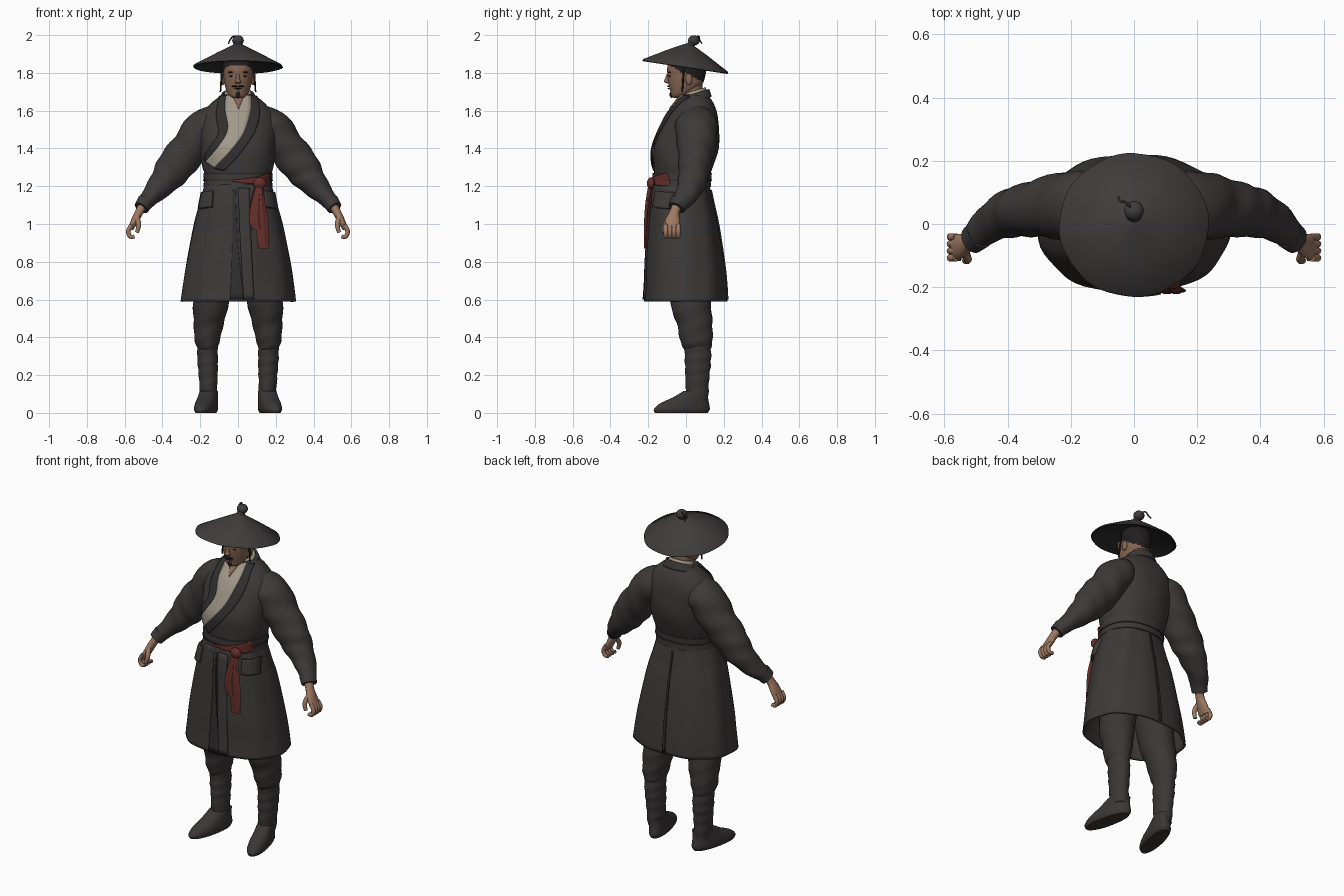
import bpy, bmesh
from math import sin, cos, pi, copysign
from mathutils import Vector, Matrix
from mathutils.bvhtree import BVHTree

if "Cube" in bpy.data.objects:
    bpy.data.objects.remove(bpy.data.objects["Cube"])


def material(name, r, g, b):
    m = bpy.data.materials.new(name)
    m.use_nodes = True
    m.diffuse_color = (r, g, b, 1)
    bsdf = m.node_tree.nodes["Principled BSDF"]
    bsdf.inputs["Base Color"].default_value = (r, g, b, 1)
    bsdf.inputs["Roughness"].default_value = 0.9
    return m


COAT = material("charcoal cloth", 0.046, 0.041, 0.040)
TRIM = material("dark trim", 0.030, 0.027, 0.027)
HAT = material("hat felt", 0.050, 0.046, 0.045)
LEGS = material("trouser cloth", 0.042, 0.038, 0.037)
CREAM = material("cream linen", 0.36, 0.32, 0.25)
SKIN = material("hand skin", 0.34, 0.19, 0.12)
FACE = material("face skin", 0.25, 0.135, 0.085)
RED = material("red sash cloth", 0.13, 0.028, 0.023)
HAIR = material("black hair", 0.015, 0.013, 0.013)


def make(name, verts, faces, mat, move=None):
    bm = bmesh.new()
    vs = [bm.verts.new(v) for v in verts]
    for f in faces:
        bm.faces.new([vs[i] for i in f])
    bmesh.ops.recalc_face_normals(bm, faces=bm.faces)
    mesh = bpy.data.meshes.new(name)
    bm.to_mesh(mesh)
    bm.free()
    mesh.materials.append(mat)
    if move:
        for v in mesh.vertices:
            v.co = move(v.co)
    mesh.shade_smooth()
    mesh.set_sharp_from_angle(angle=0.8)
    ob = bpy.data.objects.new(name, mesh)
    bpy.context.collection.objects.link(ob)
    return ob


def spline(rows, k):
    """Smooth interpolation through key rows."""
    rows = [Vector(r) for r in rows]
    out = []
    for i in range(len(rows) - 1):
        a, b, c, d = (rows[max(0, min(len(rows) - 1, i + j))] for j in (-1, 0, 1, 2))
        for s in range(k):
            t = s / k
            out.append(b + (c - a) * (t / 2) + (a * 2 - b * 5 + c * 4 - d) * (t * t / 2)
                       + (b * 3 - a - c * 3 + d) * (t ** 3 / 2))
    return out + [rows[-1]]


def loft(name, rows, mat, n=32, p=2, k=4, flat=True, fold=(0, 0, 0), caps=True, move=None):
    """Skin rings (x, y, z, rx, ry); level rings when flat, else square to the path."""
    rows = spline(rows, k)
    amp, around, along = fold
    verts, faces = [], []
    for i, row in enumerate(rows):
        centre, rx, ry = Vector(row[:3]), row[3], row[4]
        u, v = Vector((1, 0, 0)), Vector((0, 1, 0))
        if not flat:
            t = Vector(rows[min(i + 1, len(rows) - 1)][:3]) - Vector(rows[max(i - 1, 0)][:3])
            t.normalize()
            v = (v - t * v.dot(t)).normalized()
            u = v.cross(t)
        for j in range(n):
            a = 2 * pi * j / n
            f = 1 + amp * sin(around * a + along * i)
            c, s = cos(a), sin(a)
            verts.append(centre + u * (rx * f * copysign(abs(c) ** (2 / p), c))
                         + v * (ry * f * copysign(abs(s) ** (2 / p), s)))
    for i in range(len(rows) - 1):
        for j in range(n):
            q = (j + 1) % n
            faces.append((i * n + j, i * n + q, (i + 1) * n + q, (i + 1) * n + j))
    if caps:
        faces += [tuple(range(n)), tuple(range(len(verts) - n, len(verts)))]
    return make(name, verts, faces, mat, move)


def ball(name, loc, size, mat):
    x, y, z = loc
    rows = [(x, y, z - size[2] * cos(pi * i / 10), size[0] * max(sin(pi * i / 10), 0.02),
             size[1] * max(sin(pi * i / 10), 0.02)) for i in range(11)]
    return loft(name, rows, mat, n=16, k=1)


def thicken(ob, amount, offset=0):
    mod = ob.modifiers.new("thickness", "SOLIDIFY")
    mod.thickness, mod.offset = amount, offset


def patch(name, edge_a, edge_b, mat, target, lift=0.006, side=-1, thick=0.008):
    """Cloth strip between two (x, z) edges, laid on the target's front or back."""
    tree = BVHTree.FromPolygons([v.co for v in target.data.vertices],
                                [p.vertices for p in target.data.polygons])
    a, b = (spline([(x, 0, z) for x, z in e], 6) for e in (edge_a, edge_b))
    m, verts, y = 6, [], side * 0.15
    for p, q in zip(a, b):
        for j in range(m + 1):
            pt = p.lerp(q, j / m)
            hit = tree.ray_cast(Vector((pt.x, side, pt.z)), Vector((0, -side, 0)))[0]
            y = hit.y if hit else y
            verts.append((pt.x, y + side * lift, pt.z))
    w = m + 1
    faces = [(i * w + j, i * w + j + 1, i * w + w + j + 1, i * w + w + j)
             for i in range(len(a) - 1) for j in range(m)]
    thicken(make(name, verts, faces, mat), thick)


# Coat body and open skirt
coat = loft("coat_body", [(0, -.025, 1.19, .172, .145), (0, -.02, 1.25, .173, .146),
                          (0, -.012, 1.31, .19, .158), (0, 0, 1.4, .2, .172),
                          (0, .02, 1.5, .208, .155), (0, .035, 1.58, .19, .132),
                          (0, .047, 1.64, .142, .098), (0, .047, 1.685, .085, .066)],
            COAT, n=48, p=2.2, fold=(.008, 5, .5))
skirt = loft("coat_skirt", [(0, -.028, 1.21, .176, .15), (0, -.025, 1.1, .207, .17),
                            (0, -.015, 1, .235, .183), (0, -.005, .8, .275, .205),
                            (0, 0, .69, .292, .213), (0, 0, .59, .305, .22)],
             COAT, n=64, p=2.25, fold=(.012, 9, .12), caps=False)
thicken(skirt, .012, -1)
loft("belt", [(0, -.024, 1.195, .183, .157), (0, -.022, 1.23, .181, .155),
              (0, -.02, 1.27, .184, .157)], COAT, n=48, p=2.2)
loft("belt_cord", [(0, -.022, 1.228, .185, .16), (0, -.022, 1.236, .185, .16)], TRIM, n=48, p=2.2)

# Crossed collar, lapels and skirt openings
cream_right = [(-.065, 1.68), (-.068, 1.6), (-.055, 1.5), (-.105, 1.41), (-.172, 1.33)]
cream_left = [(.07, 1.68), (.068, 1.6), (.03, 1.48), (-.04, 1.385), (-.125, 1.295)]
patch("inner_shirt", cream_right, cream_left, CREAM, coat)
patch("bare_throat", [(-.035, 1.68), (-.015, 1.65), (0, 1.61)],
      [(.035, 1.68), (.02, 1.65), (.004, 1.61)], FACE, coat, lift=.012)
patch("left_lapel", cream_left, [(.1, 1.675), (.115, 1.58), (.085, 1.48), (.01, 1.37), (-.075, 1.28)],
      TRIM, coat, lift=.011)
patch("right_lapel", cream_right, [(-.1, 1.675), (-.115, 1.58), (-.105, 1.48), (-.14, 1.42), (-.178, 1.36)],
      TRIM, coat, lift=.009)
patch("front_opening", [(-.03, 1.18), (-.03, .9), (-.042, .6)], [(-.012, 1.18), (0, .9), (.03, .6)],
      TRIM, skirt, lift=.003)
patch("front_overlap", [(.0, 1.19), (.012, .9), (.03, .6)], [(.06, 1.19), (.07, .9), (.085, .6)],
      COAT, skirt, lift=.005)
patch("back_opening", [(-.008, 1.18), (-.01, .9), (-.014, .6)], [(0, 1.18), (.002, .9), (.004, .6)],
      TRIM, skirt, lift=.003, side=1)


def tilt_collar(co):
    return Vector((co.x, co.y, co.z + (co.y - .04) * .3))


for name, low, high, rx, mat in (("coat_collar", 1.645, 1.69, .092, COAT),
                                 ("shirt_collar", 1.66, 1.705, .073, CREAM)):
    ring = loft(name, [(0, .045, low, rx + .012, rx), (0, .045, high, rx - .006, rx - .014)],
                mat, caps=False, move=tilt_collar)
    thicken(ring, .012, -1)

# Red sash: front wrap, knot and hanging tails
patch("sash_wrap", [(-.03, 1.235), (.05, 1.243), (.12, 1.255), (.165, 1.27)],
      [(-.03, 1.225), (.05, 1.215), (.12, 1.205), (.168, 1.2)], RED, coat, lift=.022)
ball("sash_knot", (.115, -.185, 1.215), (.035, .022, .032), RED)
for i, (dx, end) in enumerate(((.0, .87), (-.03, .97))):
    loft(f"sash_tail_{i + 1}", [(.115, -.185, 1.22, .016, .012), (.112 + dx / 2, -.198, 1.13, .026, .014),
                                (.122 + dx, -.207, 1.02, .034, .013), (.135 + dx, -.212, end, .026, .009)],
         RED, n=24, fold=(.16, 5, .2))

# Paired parts
for s, side in ((1, "left"), (-1, "right")):
    def mir(rows):
        return [(s * r[0], *r[1:]) for r in rows]

    patch(f"{side}_pocket_flap", [(s * .135, 1.175), (s * .14, 1.09)],
          [(s * .188, 1.165), (s * .205, 1.08)], COAT, skirt, lift=.014, thick=.02)

    # Sleeve with gathered creases, and cuff
    loft(f"{side}_sleeve", mir([(.09, .045, 1.56, .07, .08), (.175, .055, 1.515, .098, .112),
                                (.255, .055, 1.405, .098, .1), (.33, .045, 1.31, .098, .085),
                                (.385, .035, 1.235, .08, .077), (.45, .005, 1.16, .055, .062),
                                (.508, -.045, 1.095, .038, .044)]),
         COAT, n=32, k=6, flat=False, fold=(.035, 2, .95))
    loft(f"{side}_cuff", mir([(.488, -.03, 1.12, .045, .05), (.512, -.05, 1.085, .04, .046)]),
         COAT, n=24, flat=False)

    # Hand curled into a loose grip
    loft(f"{side}_palm", mir([(.495, -.04, 1.115, .025, .03), (.522, -.06, 1.065, .022, .026),
                              (.545, -.07, 1.02, .02, .038), (.568, -.073, .975, .015, .042)]),
         SKIN, n=16, flat=False)
    for i in range(4):
        y = -.107 + i * .022
        loft(f"{side}_finger_{i + 1}", mir([(.563, y, .995, .012, .012), (.581, y, .962, .012, .012),
                                            (.57, y, .933, .011, .011), (.548, y, .934, .01, .01)]),
             SKIN, n=10, flat=False)
    loft(f"{side}_thumb", mir([(.535, -.09, 1.035, .014, .014), (.526, -.112, .995, .013, .013),
                               (.535, -.116, .955, .01, .01)]), SKIN, n=10, flat=False)

    # Baggy trouser leg, wrapped gaiter and shoe
    loft(f"{side}_trouser", mir([(.115, .02, .78, .1, .11), (.143, .025, .58, .094, .108),
                                 (.155, .046, .47, .079, .094), (.163, .055, .38, .066, .085),
                                 (.16, .06, .335, .05, .07)]),
         LEGS, k=6, fold=(.022, 2, 1.1))
    loft(f"{side}_gaiter", mir([(.162, .062, .355, .054, .07), (.16, .063, .27, .054, .069),
                                (.158, .06, .18, .049, .063), (.155, .058, .07, .044, .059)]),
         LEGS, k=7, fold=(.03, 1, 1.4))
    loft(f"{side}_shoe", mir([(.155, -.025, 0, .046, .14), (.155, -.022, .02, .055, .148),
                              (.155, -.008, .05, .054, .13), (.155, .022, .08, .05, .095),
                              (.155, .052, .115, .046, .066)]),
         LEGS, p=2.2, move=lambda co: Vector((co.x - s * .2 * (co.y - .05), co.y, co.z)))

    # Face details and hat cord
    ball(f"{side}_ear", (s * .08, .015, 1.765), (.01, .018, .03), FACE)
    ball(f"{side}_eye", (s * .032, -.085, 1.783), (.014, .007, .005), HAIR)
    ball(f"{side}_eyebrow", (s * .034, -.088, 1.803), (.02, .007, .005), HAIR)
    ball(f"{side}_moustache", (s * .017, -.094, 1.729), (.018, .006, .004), HAIR)
    loft(f"{side}_hat_cord", mir([(.082, -.01, 1.85, .005, .005), (.088, -.015, 1.77, .005, .005),
                                  (.093, -.02, 1.7, .004, .004)]), HAIR, n=8)

# Head with hair on the crown and back
loft("neck", [(0, .045, 1.6, .06, .06), (0, .035, 1.68, .054, .056), (0, .025, 1.76, .055, .06)], FACE)
head = loft("head", [(0, -.045, 1.667, .018, .018), (0, -.04, 1.676, .04, .036),
                     (0, -.02, 1.7, .058, .062), (0, -.003, 1.74, .071, .089),
                     (0, .002, 1.785, .077, .1), (0, .005, 1.84, .08, .101),
                     (0, .01, 1.9, .055, .065)], FACE, n=40, p=2.15, k=6)
head.data.materials.append(HAIR)
for poly in head.data.polygons:
    poly.material_index = int(poly.center.z > 1.795 - .5 * poly.center.y)
loft("nose", [(0, -.09, 1.795, .008, .012), (0, -.1, 1.765, .011, .014), (0, -.1, 1.752, .017, .016),
              (0, -.092, 1.744, .012, .01)], FACE, n=14)
ball("mouth", (0, -.091, 1.717), (.02, .006, .004), HAIR)
ball("chin_beard", (0, -.077, 1.685), (.012, .01, .018), HAIR)

# Wide conical hat, tipped back
tip = Matrix.Translation((0, -.003, 1.834)) @ Matrix.Rotation(-.15, 4, "X")
hat = loft("conical_hat", [(0, 0, .122, .01, .01), (0, 0, .114, .03, .03), (0, 0, .072, .11, .11),
                           (0, 0, .006, .233, .226), (0, 0, -.003, .237, .23),
                           (0, 0, -.006, .23, .223), (0, 0, .05, .1, .1)],
           HAT, n=56, k=1, fold=(.008, 8, 0), move=lambda co: tip @ co)
hat.data.materials.append(TRIM)
for poly in hat.data.polygons:
    poly.material_index = int(poly.normal.z < 0)
loft("hat_stem", [(0, .02, 1.94, .026, .026), (0, .032, 1.965, .019, .019)], HAT, n=20)
ball("hat_knob", (0, .042, 1.972), (.031, .031, .027), HAT)
loft("knob_tie", [(-.008, .05, 1.99, .005, .005), (-.025, .068, 1.993, .004, .004),
                  (-.042, .072, 1.975, .004, .004), (-.05, .085, 1.955, .003, .003)],
     TRIM, n=8, flat=False)
